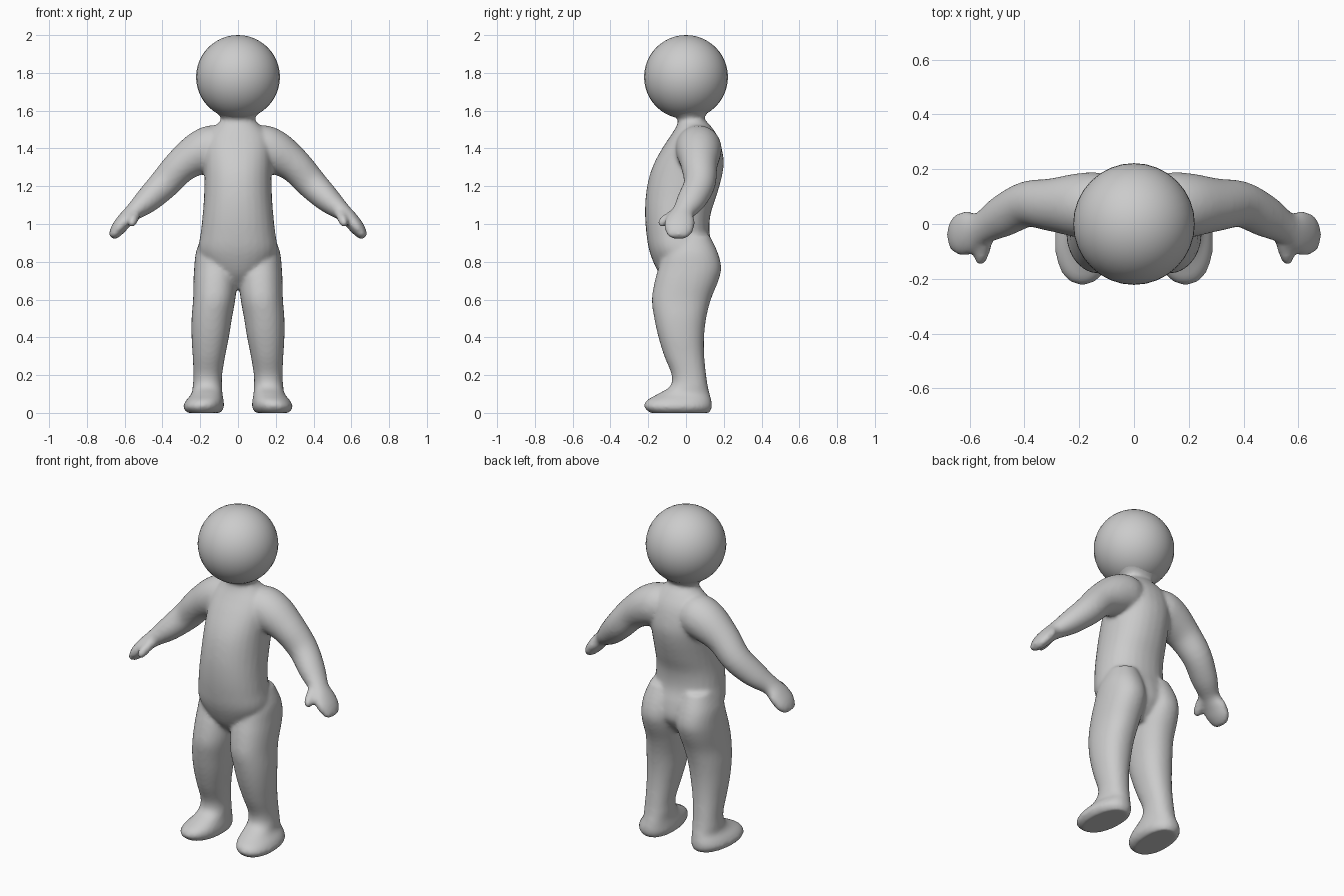
import bpy, bmesh, math
from mathutils import Vector

if "Cube" in bpy.data.objects:
    bpy.data.objects.remove(bpy.data.objects["Cube"])

grey = bpy.data.materials.new("plain grey")
grey.diffuse_color = (0.6, 0.6, 0.6, 1)
grey.use_nodes = True
grey.node_tree.nodes["Principled BSDF"].inputs["Base Color"].default_value = grey.diffuse_color
SIDES = 28


def spline(rows, steps=4):
    """Smoothly interpolate a list of equal-length tuples."""
    out = []
    for i in range(len(rows) - 1):
        p0, p1, p2, p3 = (rows[min(max(i + k, 0), len(rows) - 1)] for k in (-1, 0, 1, 2))
        for j in range(steps):
            t = j / steps
            out.append(tuple(0.5 * (2 * b + (c - a) * t + (2 * a - 5 * b + 4 * c - d) * t * t
                                    + (3 * b - a - 3 * c + d) * t ** 3)
                             for a, b, c, d in zip(p0, p1, p2, p3)))
    return out + [rows[-1]]


def ring(c, u, v, power=2.0):
    """Superellipse of points around c with half axes u and v."""
    pts = []
    for i in range(SIDES):
        a = 2 * math.pi * i / SIDES
        co, si = math.cos(a), math.sin(a)
        pts.append(c + u * math.copysign(abs(co) ** (2 / power), co)
                   + v * math.copysign(abs(si) ** (2 / power), si))
    return pts


def skin(bm, rings, mirror=1):
    """Closed tube through the rings."""
    vs = [[bm.verts.new((p.x * mirror, p.y, p.z)) for p in r] for r in rings]
    faces = [bm.faces.new(vs[0]), bm.faces.new(vs[-1][::-1])]
    for a, b in zip(vs, vs[1:]):
        for i in range(SIDES):
            j = (i + 1) % SIDES
            faces.append(bm.faces.new((a[i], b[i], b[j], a[j])))
    bmesh.ops.recalc_face_normals(bm, faces=faces)


def stack(rows, power):
    """Level rings from (z, x min, x max, y front, y back)."""
    return [ring(Vector(((x0 + x1) / 2, (y0 + y1) / 2, z)),
                 Vector(((x1 - x0) / 2, 0, 0)), Vector((0, (y1 - y0) / 2, 0)), power)
            for z, x0, x1, y0, y1 in spline(rows)]


def limb(rows):
    """Rings across a path from (x, y, z, depth radius, thickness radius)."""
    rows = spline(rows)
    pts = [Vector(r[:3]) for r in rows]
    out = []
    for i, r in enumerate(rows):
        t = (pts[min(i + 1, len(pts) - 1)] - pts[max(i - 1, 0)]).normalized()
        u = (Vector((0, 1, 0)) - t * t.y).normalized()
        out.append(ring(pts[i], u * r[3], t.cross(u) * r[4]))
    return out


# z, half width, front, back
torso = [(0.66, 0.05, -0.07, 0.08), (0.72, 0.12, -0.13, 0.13), (0.78, 0.18, -0.165, 0.16),
         (0.86, 0.21, -0.195, 0.15), (0.95, 0.198, -0.21, 0.125), (1.05, 0.187, -0.217, 0.13),
         (1.15, 0.18, -0.213, 0.162), (1.25, 0.178, -0.195, 0.19), (1.33, 0.18, -0.165, 0.2),
         (1.41, 0.18, -0.12, 0.187), (1.47, 0.165, -0.08, 0.165), (1.52, 0.12, -0.05, 0.13),
         (1.555, 0.088, -0.045, 0.1), (1.585, 0.11, -0.085, 0.11), (1.62, 0.145, -0.14, 0.145),
         (1.67, 0.15, -0.15, 0.15)]

# z, inner, outer, front, back (foot included)
leg = [(0, 0.09, 0.265, -0.19, 0.125), (0.03, 0.073, 0.288, -0.222, 0.138),
       (0.065, 0.075, 0.275, -0.21, 0.135), (0.1, 0.082, 0.247, -0.15, 0.126),
       (0.14, 0.084, 0.24, -0.085, 0.116), (0.2, 0.084, 0.236, -0.076, 0.107),
       (0.3, 0.068, 0.24, -0.115, 0.097), (0.4, 0.048, 0.246, -0.146, 0.096),
       (0.5, 0.032, 0.246, -0.168, 0.107), (0.6, 0.014, 0.238, -0.181, 0.132),
       (0.7, 0.004, 0.236, -0.165, 0.172), (0.77, 0.004, 0.232, -0.145, 0.187),
       (0.85, 0.01, 0.223, -0.12, 0.168), (0.94, 0.03, 0.19, -0.08, 0.125)]

arm = [(0.04, 0.06, 1.41, 0.09, 0.09), (0.12, 0.065, 1.405, 0.12, 0.12),
       (0.2, 0.068, 1.377, 0.118, 0.115), (0.3, 0.07, 1.31, 0.097, 0.092),
       (0.39, 0.072, 1.213, 0.084, 0.082), (0.48, 0.028, 1.125, 0.077, 0.068),
       (0.555, -0.015, 1.062, 0.06, 0.047), (0.6, -0.03, 1.018, 0.078, 0.042),
       (0.635, -0.04, 0.975, 0.078, 0.038), (0.66, -0.05, 0.94, 0.055, 0.026),
       (0.668, -0.052, 0.928, 0.03, 0.014)]

thumb = [(0.535, -0.03, 1.07, 0.028, 0.03), (0.548, -0.08, 1.04, 0.028, 0.028),
         (0.558, -0.115, 1.015, 0.028, 0.026), (0.565, -0.142, 0.995, 0.018, 0.016)]


def foot_turn(p):
    """Swing the toes slightly outward."""
    k = max(0, 1 - p.z / 0.12) * 0.12
    return Vector((p.x - p.y * k * 0.5, p.y, p.z))


# Body: overlapping parts fused into one smooth skin
bm = bmesh.new()
skin(bm, stack([(z, -w, w, f, b) for z, w, f, b in torso], 2.2))
for s in (1, -1):
    skin(bm, [[foot_turn(p) for p in r] for r in stack(leg, 2.2)], s)
    skin(bm, limb(arm), s)
    skin(bm, limb(thumb), s)
mesh = bpy.data.meshes.new("body")
bm.to_mesh(mesh)
bm.free()
mesh.materials.append(grey)
body = bpy.data.objects.new("body", mesh)
bpy.context.collection.objects.link(body)
fuse = body.modifiers.new("fuse", 'REMESH')
fuse.mode = 'VOXEL'
fuse.voxel_size = 0.011
fuse.use_smooth_shade = True
soften = body.modifiers.new("soften", 'SMOOTH')
soften.factor = 0.5
soften.iterations = 8

# Head: plain ball
bpy.ops.mesh.primitive_uv_sphere_add(segments=32, ring_count=24, radius=0.222, location=(0, 0, 1.778))
head = bpy.context.object
head.name = "head"
head.data.materials.append(grey)
bpy.ops.object.shade_smooth()
